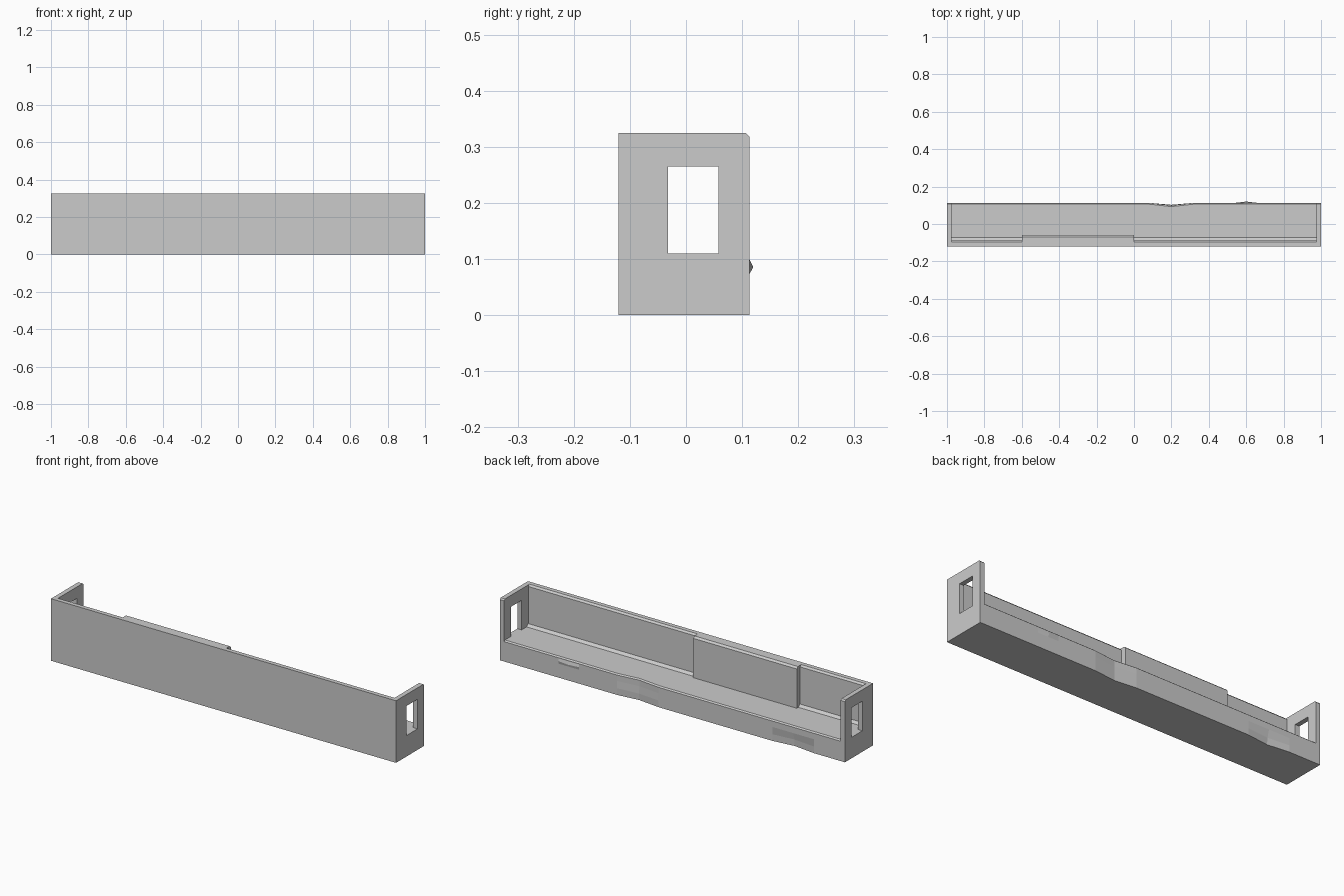
import bpy, bmesh

if "Cube" in bpy.data.objects:
    bpy.data.objects.remove(bpy.data.objects["Cube"])


def loft(name, stations):
    """Loft (x, [(y, z), ...]) sections along x with closed ends."""
    bm = bmesh.new()
    rings = [[bm.verts.new((x, y, z)) for y, z in pts] for x, pts in stations]
    n = len(rings[0])
    for a, b in zip(rings, rings[1:]):
        for i in range(n):
            j = (i + 1) % n
            bm.faces.new((a[i], a[j], b[j], b[i]))
    bm.faces.new(rings[0])
    bm.faces.new(rings[-1])
    bmesh.ops.recalc_face_normals(bm, faces=bm.faces)
    me = bpy.data.meshes.new(name)
    bm.to_mesh(me)
    bm.free()
    ob = bpy.data.objects.new(name, me)
    bpy.context.collection.objects.link(ob)
    return ob


F, B, H, FLOOR, END = -0.12, 0.113, 0.325, 0.11, 0.975


def section(low=0.0, mid=0.0, top=0.0):
    """L-shaped section: front wall, floor and back face with local offsets."""
    return [(F, 0), (B + low, 0), (B + low * 0.8, 0.035), (B + (low if top else 0), 0.073),
            (B + mid + top, 0.086), (B + top, 0.1), (B + top, 0.104),
            (B - 0.007 + top, FLOOR),
            (-0.073, FLOOR), (-0.078, FLOOR + 0.004), (-0.087, FLOOR + 0.012),
            (-0.088, H - 0.009), (-0.097, H), (F, H)]


# Front wall and floor, with worn dents and a small ridge on the back edge
plain = section()
loft("wall_and_floor", [
    (-END, plain), (-0.82, plain), (-0.7, section(low=-0.014)), (-0.58, plain),
    (0.08, plain), (0.2, section(low=-0.013, top=-0.013)), (0.32, plain),
    (0.54, plain), (0.6, section(mid=0.007)), (0.66, plain), (END, plain)])

# Thicker panel on the inside of the front wall
panel = [(-0.1, FLOOR - 0.01), (-0.06, FLOOR - 0.01), (-0.06, H - 0.009),
         (-0.07, H), (-0.1, H)]
loft("inner_panel", [(-0.6, panel), (0, panel)])

# End plates with a rectangular window
plate = [(F, 0), (B, 0), (B, H - 0.007), (B - 0.007, H), (F, H)]
ends = loft("end_plates", [(END, plate), (1, plate)])
ends.modifiers.new("mirror", 'MIRROR').use_mirror_merge = False

window = [(-0.032, FLOOR), (0.058, FLOOR), (0.058, 0.265), (-0.032, 0.265)]
cutter = loft("window_cutter", [(-1.2, window), (1.2, window)])
cutter.hide_render = True
cutter.display_type = 'WIRE'
cut = ends.modifiers.new("window", 'BOOLEAN')
cut.operation = 'DIFFERENCE'
cut.solver = 'EXACT'
cut.object = cutter
